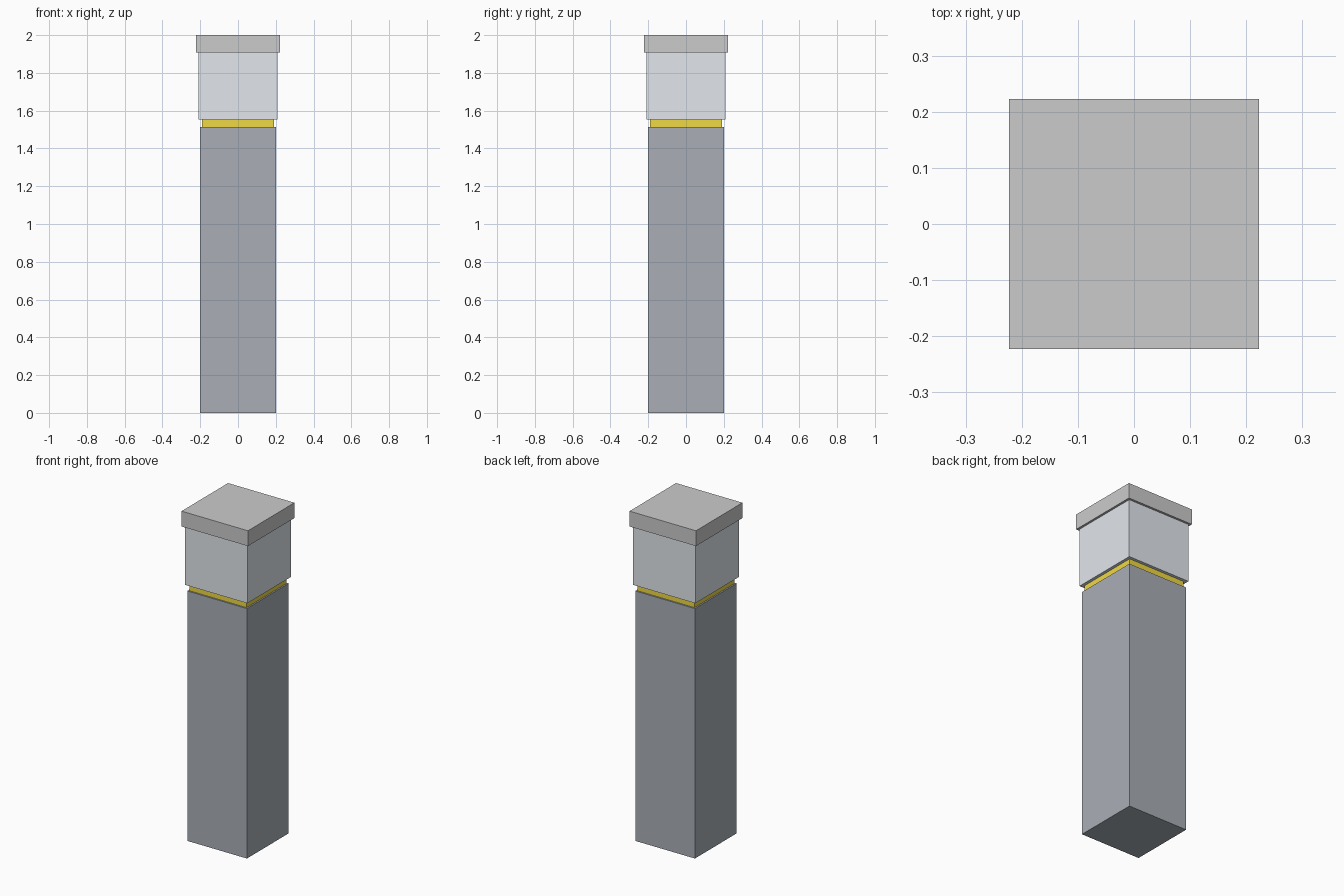
import bpy

if "Cube" in bpy.data.objects:
    bpy.data.objects.remove(bpy.data.objects["Cube"])


def block(name, half, z0, z1, color=None):
    bpy.ops.mesh.primitive_cube_add(size=1, location=(0, 0, (z0 + z1) / 2))
    ob = bpy.context.object
    ob.name = name
    ob.scale = (2 * half, 2 * half, z1 - z0)
    bpy.ops.object.transform_apply(location=False, rotation=False, scale=True)
    if color:
        mat = bpy.data.materials.new(name + "_material")
        mat.diffuse_color = (*color, 1)
        mat.use_nodes = True
        mat.node_tree.nodes["Principled BSDF"].inputs["Base Color"].default_value = mat.diffuse_color
        ob.data.materials.append(mat)
    return ob


# Square post
block("post", 0.2, 0, 1.514, (0.40, 0.43, 0.47))
# Recessed golden band
block("band", 0.191, 1.514, 1.552, (0.87, 0.69, 0.06))
# Pale lamp housing
block("lamp_housing", 0.209, 1.552, 1.907, (0.76, 0.80, 0.84))
# Overhanging cap
block("cap", 0.2225, 1.907, 2.0)
